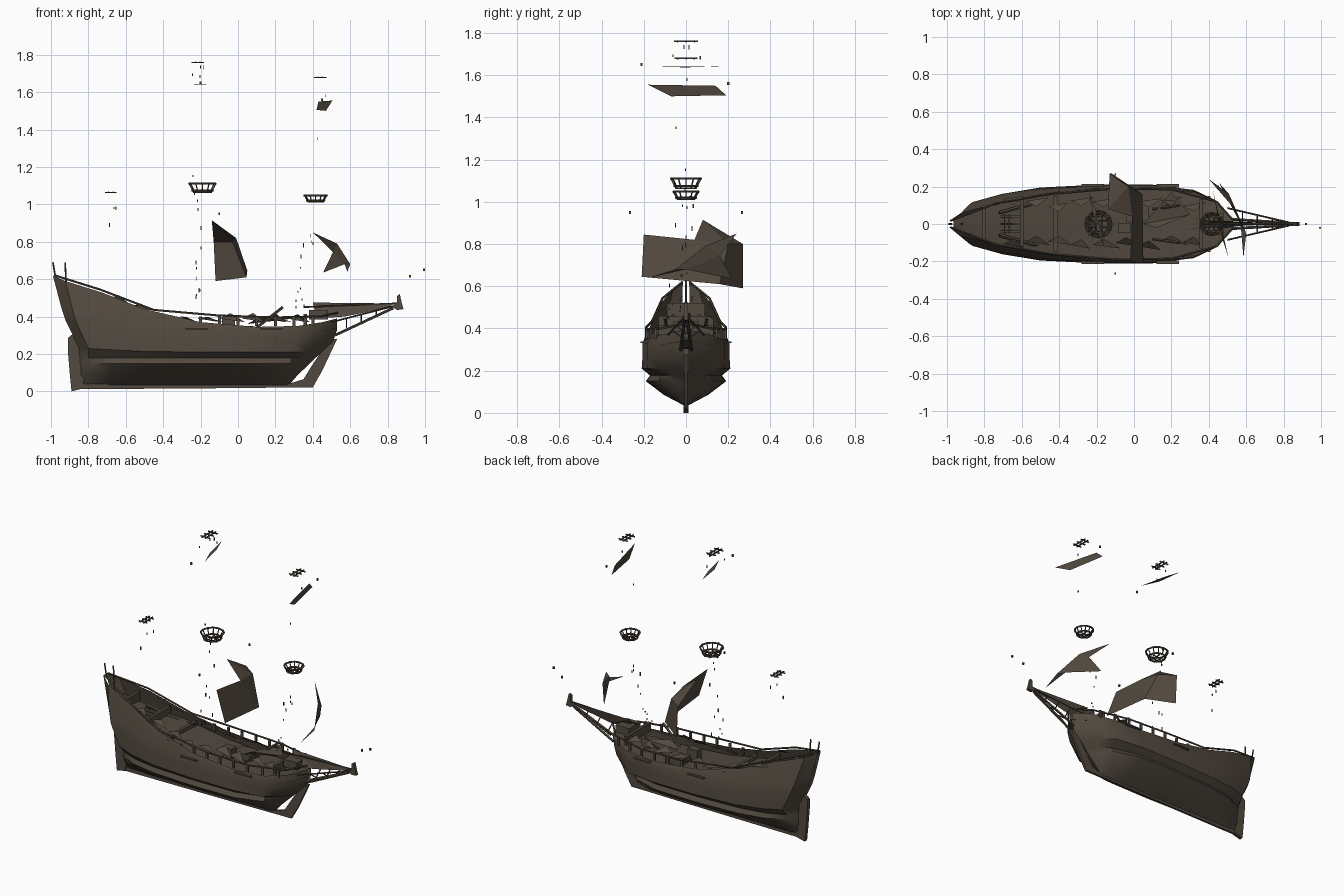
import bpy, bmesh, math, random
from mathutils import Vector

cube = bpy.data.objects.get("Cube")
if cube:
    bpy.data.objects.remove(cube, do_unlink=True)

wood = bpy.data.materials.new("weathered brown")
wood.use_nodes = True
COLOUR = (0.085, 0.067, 0.05, 1)
wood.diffuse_color = COLOUR
bsdf = wood.node_tree.nodes["Principled BSDF"]
bsdf.inputs["Base Color"].default_value = COLOUR
bsdf.inputs["Roughness"].default_value = 0.9


def finish(name, bm, smooth=False):
    bmesh.ops.recalc_face_normals(bm, faces=bm.faces[:])
    me = bpy.data.meshes.new(name)
    bm.to_mesh(me)
    bm.free()
    me.materials.append(wood)
    ob = bpy.data.objects.new(name, me)
    bpy.context.collection.objects.link(ob)
    if smooth:
        bpy.ops.object.select_all(action='DESELECT')
        ob.select_set(True)
        bpy.context.view_layer.objects.active = ob
        bpy.ops.object.shade_smooth_by_angle(angle=math.radians(35))


def add_box(bm, centre, size):
    verts = bmesh.ops.create_cube(bm, size=1)["verts"]
    for v in verts:
        v.co = Vector(a * b for a, b in zip(v.co, size)) + Vector(centre)


def add_bar(bm, a, b, r, sides=5):
    a, b = Vector(a), Vector(b)
    d = b - a
    q = d.to_track_quat('Z', 'Y')
    verts = bmesh.ops.create_cone(bm, cap_ends=True, segments=sides, radius1=r,
                                  radius2=r, depth=d.length)["verts"]
    for v in verts:
        v.co = q @ v.co + (a + b) / 2


def add_path(bm, pts, r):
    for a, b in zip(pts, pts[1:]):
        add_bar(bm, a, b, r)


def sheet(name, pts, faces):
    bm = bmesh.new()
    vs = [bm.verts.new(p) for p in pts]
    for f in faces:
        bm.faces.new([vs[i] for i in f])
    finish(name, bm)


def loft(name, rows):
    bm = bmesh.new()
    grid = [[bm.verts.new(p) for p in row] for row in rows]
    for a, b in zip(grid, grid[1:]):
        for i in range(len(a) - 1):
            bm.faces.new((a[i], a[i + 1], b[i + 1], b[i]))
    finish(name, bm, smooth=True)


# Hull stations: keel x, top x, chine, wale and top half-widths, top height
STATIONS = [(-.85, -.99, .006, .02, .015, .62), (-.80, -.93, .08, .12, .06, .59),
            (-.68, -.74, .14, .165, .11, .53), (-.5, -.5, .175, .195, .155, .44),
            (-.2, -.2, .19, .21, .19, .37), (.1, .1, .185, .21, .195, .345),
            (.25, .32, .13, .185, .175, .35), (.26, .45, .06, .12, .12, .37),
            (.27, .53, .006, .012, .02, .39)]


def station_x(xb, xt, z):
    if xb < -.6:
        return xb + (xt - xb) * max(0, (z - .26) / .36) ** .6
    return xb + (xt - xb) * min(1, max(0, (z - .04) / .25))


def section(s):
    xb, xt, chine, wale, top, zt = s
    rise = max(0, zt - .4) * .5
    half = [(0, .03), (chine * .55, .085), (chine, .15), (chine * .9, .178), (wale, .21 + rise * .2),
            (wale * .98, .27 + rise), (wale * .75 + top * .25, .33 + rise), (top, zt)]
    ring = [(-w, z) for w, z in reversed(half[1:])] + half
    return [(station_x(xb, xt, z), w, z) for w, z in ring]


loft("hull", [section(s) for s in STATIONS])


# Deck follows the sheer just under the bulwark
def deck_row(s):
    z = s[5] - (.1 if s[1] < -.6 else .05)
    x = station_x(s[0], s[1], z)
    w = s[4] * .98
    return [(x, -w, z), (x, 0, z + .008), (x, w, z)]


loft("deck", [deck_row(s) for s in STATIONS])


# Keel, cutwater and rudder as thin plates with an outline in side view
def side_plate(name, outline, thick):
    bm = bmesh.new()
    face = bm.faces.new([bm.verts.new((x, -thick / 2, z)) for x, z in outline])
    ext = bmesh.ops.extrude_face_region(bm, geom=[face])["geom"]
    for v in ext:
        if isinstance(v, bmesh.types.BMVert):
            v.co.y += thick
    finish(name, bm)


side_plate("keel", [(-.86, .012), (-.2, .016), (.4, .022), (.4, .035), (-.2, .045), (-.86, .04)], .014)
side_plate("cutwater", [(.27, .022), (.4, .022), (.45, .11), (.53, .28), (.49, .28), (.39, .13),
                        (.35, .065), (.27, .04)], .016)
side_plate("rudder", [(-.89, .0), (-.83, .015), (-.82, .08), (-.83, .31), (-.88, .31), (-.91, .285),
                      (-.91, .22), (-.9, .1)], .026)

# Rails, channels and bulwark posts, mirrored to both sides
bm = bmesh.new()
RAIL = [(-.98, .018, .62), (-.74, .11, .545), (-.45, .16, .435), (-.1, .19, .405), (.2, .185, .395),
        (.44, .12, .40), (.53, .02, .42)]
for s in (-1, 1):
    add_path(bm, [(x, y * s, z) for x, y, z in RAIL], .006)
    for i in range(9):
        x = -.4 + i * .1
        y = .17 + .02 * math.sin((x + .4) * 3.5) - max(0, x - .2) * .16
        add_box(bm, (x, s * y, .375), (.016, .01, .05))
    for x in (-.22, .18):
        add_box(bm, (x, s * .205, .335), (.12, .02, .008))
finish("rails", bm)

# Deck fittings
bm = bmesh.new()
for x, w, z in ((-.8, .18, .49), (-.6, .26, .43), (-.42, .3, .37), (.36, .26, .385)):
    add_box(bm, (x, 0, z), (.02, w, .06))
for y in (-.04, 0, .04):
    add_box(bm, (-.66, y, .435), (.11, .012, .03))
add_box(bm, (-.05, -.02, .355), (.07, .05, .07))
add_box(bm, (.02, .06, .33), (.12, .1, .04))
add_box(bm, (.43, 0, .41), (.1, .12, .05))
for s in (-1, 1):
    add_bar(bm, (.1, s * .08, .34), (.24, s * .1, .45), .008)
    add_bar(bm, (-.72, s * .06, .46), (-.5, s * .12, .38), .01)
finish("deck_fittings", bm)
sheet("broken_planks", [(.05, 0, .36), (.2, .17, .40), (.3, .05, .39), (.12, -.02, .40)],
      [(0, 1, 2), (0, 2, 3)])

# Splintered planks lying along the bulwarks
random.seed(7)
bm = bmesh.new()
for s in (-1, 1):
    for i in range(9):
        x = -.7 + i * .12
        z = .39 + max(0, -.4 - x) * .35
        y = s * random.uniform(.09, .14)
        pts = [(x, y, z), (x + random.uniform(.1, .16), y + s * .02, z - .02),
               (x + .06, y - s * .03, z + random.uniform(0, .03))]
        bm.faces.new([bm.verts.new(p) for p in pts])
finish("splinters", bm)

# Stern lantern and flag posts
bm = bmesh.new()
add_bar(bm, (-.975, 0, .6), (-.99, 0, .69), .005)
add_bar(bm, (-.915, 0, .5), (-.925, 0, .69), .005)
finish("stern_posts", bm)

# Beakhead with torn jib and figure
bm = bmesh.new()
for s in (-1, 1):
    add_bar(bm, (.5, s * .085, .37), (.83, s * .008, .455), .005)
    add_bar(bm, (.52, s * .025, .30), (.83, s * .006, .445), .008)
    for x in (.58, .66, .74):
        t = (x - .5) / .33
        add_bar(bm, (x, s * .085 * (1 - t), .37 + t * .085), (x, 0, .31 + t * .13), .004)
add_bar(bm, (.35, 0, .45), (.85, 0, .47), .005)
finish("beakhead", bm)
sheet("bow_sheet", [(.40, .02, .475), (.84, 0, .47), (.79, 0, .445), (.57, -.01, .40), (.42, -.03, .39)],
      [(0, 1, 2, 3), (0, 3, 4)])
side_plate("figurehead", [(.82, .455), (.85, .47), (.85, .51), (.865, .52), (.875, .475), (.885, .44),
                          (.85, .435)], .02)

# Torn sails
sheet("main_sail", [(-.14, .08, .915), (-.13, .27, .80), (-.12, .27, .59), (.045, .16, .61),
                    (.05, -.21, .645), (-.02, -.2, .845), (-.01, .04, .82), (-.03, .2, .80)],
      [(0, 1, 7), (0, 7, 6), (1, 2, 3, 7), (6, 7, 3), (6, 3, 4, 5)])
sheet("fore_sail", [(.40, .24, .85), (.508, .16, .745), (.455, .22, .635), (.57, .0, .68),
                    (.585, -.18, .64), (.60, -.05, .68), (.53, .09, .79)],
      [(0, 1, 6), (1, 2, 3), (1, 3, 5, 6), (3, 4, 5)])
sheet("fore_topsail", [(.505, -.18, 1.555), (.43, .14, 1.55), (.42, .19, 1.505), (.47, -.07, 1.50)],
      [(0, 1, 2, 3)])
sheet("main_topsail", [(-.16, -.12, 1.64), (-.2, .06, 1.641), (-.24, .17, 1.643), (-.21, .0, 1.637)],
      [(0, 1, 2, 3)])


# Lookout baskets: two rings, a floor rim and sloping stanchions
def basket(name, x, z, r, h):
    n = 12
    bm = bmesh.new()

    def ring(rad, height, k):
        a = 2 * math.pi * k / n
        return (x + rad * math.cos(a), rad * math.sin(a), height)
    for k in range(n):
        add_bar(bm, ring(r, z + h, k), ring(r, z + h, k + 1), .006)
        add_bar(bm, ring(r * .78, z + h * .2, k), ring(r * .78, z + h * .2, k + 1), .006)
        add_bar(bm, ring(r * .68, z, k), ring(r, z + h, k), .0035)
    for y in (-.25, .25):
        add_bar(bm, (x - r * .7, y * r, z), (x + r * .7, y * r, z), .004)
        add_bar(bm, (x + y * r, -r * .7, z), (x + y * r, r * .7, z), .004)
    finish(name, bm)


basket("main_basket", -.19, 1.065, .071, .045)
basket("fore_basket", .415, 1.012, .06, .036)


# Crosstrees: two long bars over three short ones
def crosstrees(name, x, z, w):
    bm = bmesh.new()
    for dx in (-.012, .012):
        add_box(bm, (x + dx, 0, z), (.007, w, .007))
    for y in (-.35, 0, .35):
        add_box(bm, (x, y * w, z - .002), (w * .6, .007, .006))
    finish(name, bm)


crosstrees("main_crosstrees", -.215, 1.76, .115)
crosstrees("fore_crosstrees", .44, 1.68, .11)
crosstrees("mizzen_crosstrees", -.68, 1.065, .1)

# Loose rigging blocks left along the masts and spars
bm = bmesh.new()
for x, lean, z0, z1, count in ((-.22, .0, .5, 1.18, 14), (.33, .05, .45, .85, 12), (-.68, .0, .8, 1.14, 3),
                               (-.215, .0, 1.66, 1.75, 4), (.44, .0, 1.28, 1.6, 2)):
    for i in range(count):
        t = random.random()
        p = (x + lean * t + random.uniform(-.03, .03), random.uniform(-.1, .1) * (1 - t), z0 + (z1 - z0) * t)
        add_box(bm, p, (.005, .005, random.uniform(.008, .025)))
for p in ((.995, -.02, .65), (.92, 0, .615), (-.1, .265, .95), (-.1, -.265, .95), (.45, .2, 1.56),
          (-.2, -.21, 1.65)):
    add_box(bm, p, (.01, .01, .014))
finish("rigging_blocks", bm)
